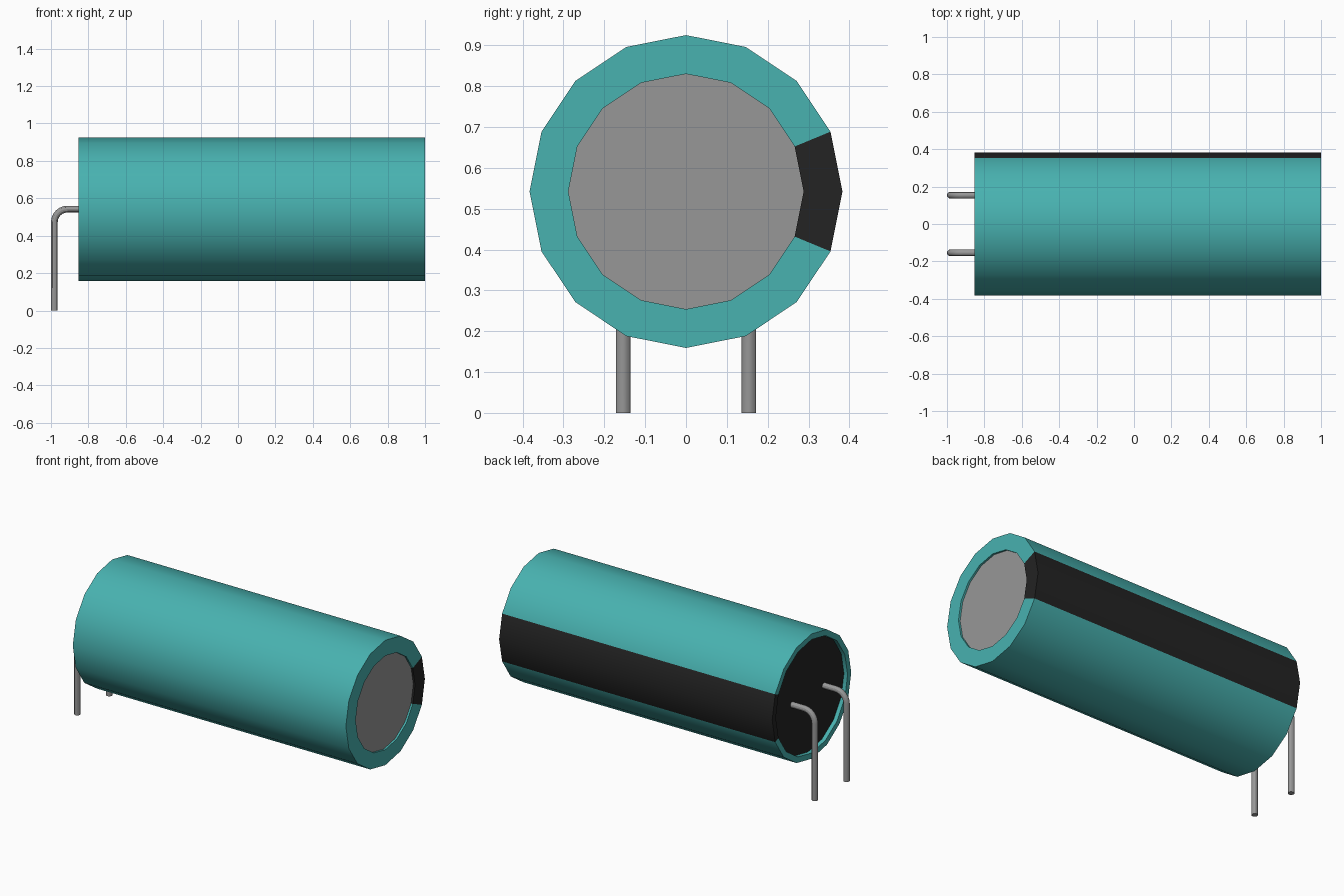
import bpy, bmesh, math

cube = bpy.data.objects.get("Cube")
if cube:
    bpy.data.objects.remove(cube, do_unlink=True)

SIDES = 16
AXIS_Z = 0.542
R_OUT, R_FRONT, R_BACK = 0.383, 0.288, 0.348
X0, X1 = -0.853, 1.0
LIP_FRONT, LIP_BACK = 0.012, 0.025


def material(name, rgb):
    m = bpy.data.materials.new(name)
    m.use_nodes = True
    m.diffuse_color = (*rgb, 1)
    m.node_tree.nodes["Principled BSDF"].inputs["Base Color"].default_value = (*rgb, 1)
    return m


teal = material("teal sleeve", (0.065, 0.445, 0.435))
black = material("black", (0.017, 0.017, 0.017))
metal = material("grey metal", (0.31, 0.31, 0.31))


def smooth(ob):
    bpy.ops.object.select_all(action="DESELECT")
    ob.select_set(True)
    bpy.context.view_layer.objects.active = ob
    bpy.ops.object.shade_smooth_by_angle(angle=math.radians(30))


def finish(name, bm, mats):
    me = bpy.data.meshes.new(name)
    bm.to_mesh(me)
    bm.free()
    ob = bpy.data.objects.new(name, me)
    bpy.context.collection.objects.link(ob)
    for m in mats:
        me.materials.append(m)
    smooth(ob)
    return ob


def ring(bm, x, r):
    step = 2 * math.pi / SIDES
    return [bm.verts.new((x, r * math.cos(i * step), AXIS_Z + r * math.sin(i * step)))
            for i in range(SIDES)]


# Sleeve: lipped tube along x, with a polarity stripe two facets wide on the back
bm = bmesh.new()
profile = [(X0 + LIP_BACK, R_BACK), (X0, R_BACK), (X0, R_OUT),
           (X1, R_OUT), (X1, R_FRONT), (X1 - LIP_FRONT, R_FRONT)]
rings = [ring(bm, x, r) for x, r in profile]
for a, b in zip(rings, rings[1:]):
    for i in range(SIDES):
        j = (i + 1) % SIDES
        face = bm.faces.new((a[i], b[i], b[j], a[j]))
        face.material_index = 1 if i in (0, SIDES - 1) else 0
finish("sleeve", bm, [teal, black])


# End discs, recessed behind the lips
def disc(name, x, r, mat, facing):
    bm = bmesh.new()
    verts = ring(bm, x, r)
    bm.faces.new(verts if facing > 0 else verts[::-1])
    finish(name, bm, [mat])


disc("can_top", X1 - LIP_FRONT, R_FRONT, metal, 1)
disc("rubber_seal", X0 + LIP_BACK, R_BACK, black, -1)


# Bent wire leads
def lead(name, y):
    wire_r, bend, x = 0.018, 0.07, -0.982
    pts = [(X0 + LIP_BACK + 0.01, y, AXIS_Z)]
    for k in range(7):
        a = math.radians(90 + 15 * k)
        pts.append((x + bend + bend * math.cos(a), y, AXIS_Z - bend + bend * math.sin(a)))
    pts.append((x, y, 0))
    cu = bpy.data.curves.new(name, "CURVE")
    cu.dimensions = "3D"
    cu.bevel_depth = wire_r
    cu.bevel_resolution = 4
    cu.use_fill_caps = True
    sp = cu.splines.new("POLY")
    sp.points.add(len(pts) - 1)
    for p, co in zip(sp.points, pts):
        p.co = (*co, 1)
    cu.materials.append(metal)
    ob = bpy.data.objects.new(name, cu)
    bpy.context.collection.objects.link(ob)
    bpy.ops.object.select_all(action="DESELECT")
    ob.select_set(True)
    bpy.context.view_layer.objects.active = ob
    bpy.ops.object.convert(target="MESH")
    smooth(bpy.context.view_layer.objects.active)


lead("front_lead", -0.154)
lead("back_lead", 0.154)
